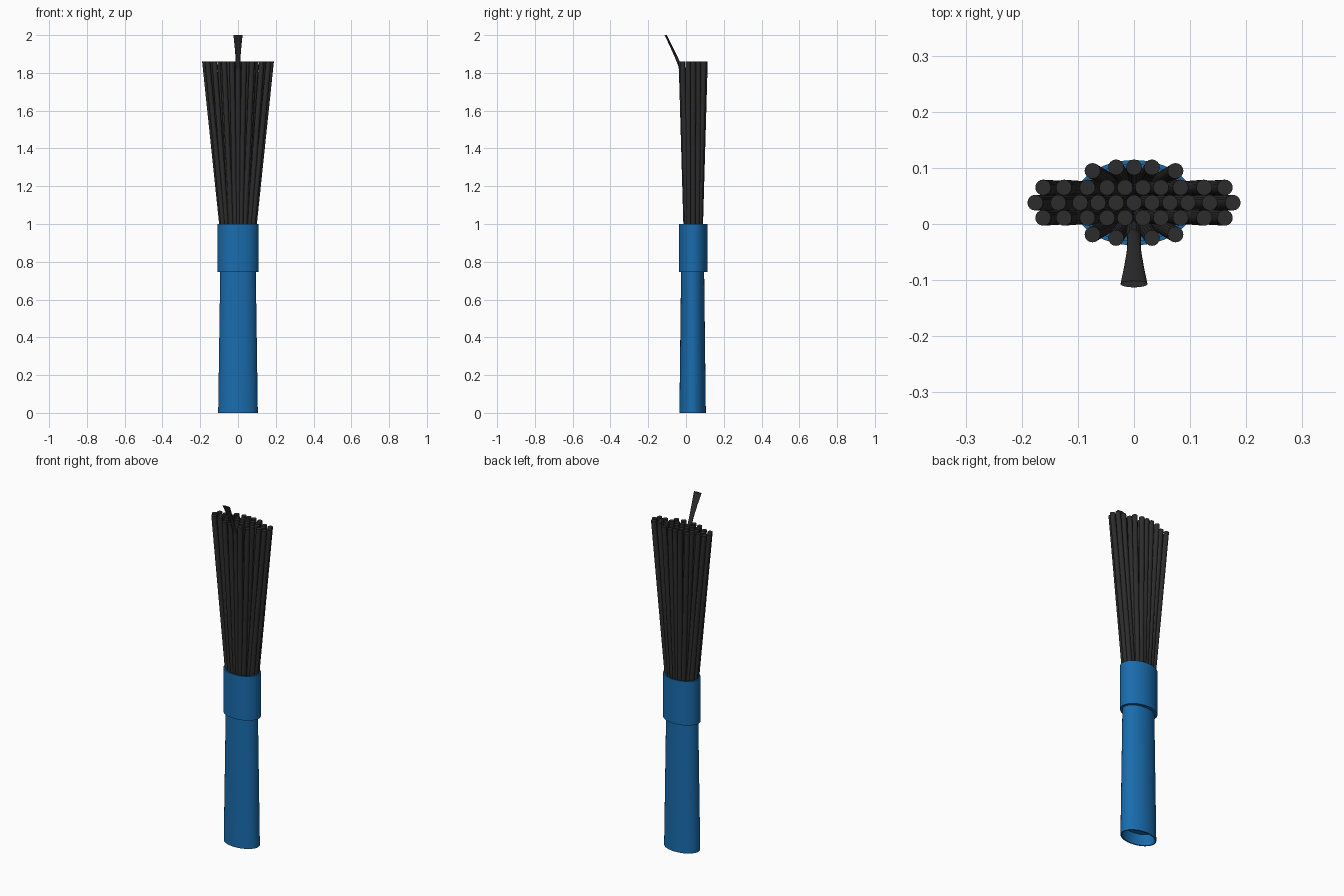
import bpy, bmesh, math

if "Cube" in bpy.data.objects:
    bpy.data.objects.remove(bpy.data.objects["Cube"])

CY = 0.038  # y of the brush axis


def material(name, rgb):
    m = bpy.data.materials.new(name)
    m.diffuse_color = (*rgb, 1)
    m.use_nodes = True
    m.node_tree.nodes["Principled BSDF"].inputs["Base Color"].default_value = m.diffuse_color
    return m


blue = material("blue_plastic", (0.01, 0.15, 0.42))
black = material("black_bristle", (0.025, 0.025, 0.025))


def loft(bm, rings, n):
    """Rings are (cx, cy, z, rx, ry); skinned together with capped ends."""
    loops = []
    for cx, cy, z, rx, ry in rings:
        loops.append([bm.verts.new((cx + rx * math.cos(2 * math.pi * i / n),
                                    cy + ry * math.sin(2 * math.pi * i / n), z))
                      for i in range(n)])
    for a, b in zip(loops, loops[1:]):
        for i in range(n):
            j = (i + 1) % n
            bm.faces.new((a[i], a[j], b[j], b[i]))
    bm.faces.new(loops[0][::-1])
    bm.faces.new(loops[-1])


def make(name, parts, n, mat):
    bm = bmesh.new()
    for rings in parts:
        loft(bm, rings, n)
    bmesh.ops.recalc_face_normals(bm, faces=bm.faces)
    me = bpy.data.meshes.new(name)
    bm.to_mesh(me)
    bm.free()
    me.materials.append(mat)
    ob = bpy.data.objects.new(name, me)
    bpy.context.collection.objects.link(ob)
    bpy.ops.object.select_all(action='DESELECT')
    ob.select_set(True)
    bpy.context.view_layer.objects.active = ob
    bpy.ops.object.shade_smooth_by_angle(angle=math.radians(40))


# Tapered oval handle with a recessed bottom
make("handle", [[(0, CY - 0.003, 0.06, 0.09, 0.055), (0, CY - 0.003, 0, 0.098, 0.063),
                 (0, CY - 0.003, 0, 0.105, 0.070), (0, CY - 0.003, 0.76, 0.094, 0.061)]], 48, blue)

# Collar that grips the bristles
make("collar", [[(0, CY, 0.745, 0.108, 0.076), (0, CY, 1.0, 0.108, 0.076),
                 (0, CY, 1.0, 0.100, 0.068), (0, CY, 0.97, 0.100, 0.068)]], 48, blue)

# Straight bristles fanning out: row offset at top, at base, x positions
rows = [(0.0, 0.0, [0, .032, .064, .096, .135, .176]),
        (0.027, 0.023, [.016, .048, .083, .125, .162]),
        (-0.027, -0.023, [.016, .048, .083, .125, .162]),
        (0.063, 0.038, [0, .032, .074]),
        (-0.063, -0.038, [.032, .074])]
bristles = []
for top, base, xs in rows:
    for x in sorted({s * x for x in xs for s in (-1, 1)}):
        dy = 0.9 if abs(x) == .074 else 1
        bristles.append([(x * 0.47, CY + base * dy, 0.96, 0.013, 0.013),
                         (x, CY + top * dy, 1.86, 0.014, 0.014)])
make("bristles", bristles, 16, black)

# Single bent bristle flaring out at the front
make("bent_bristle", [[(0, 0.0, 0.96, 0.013, 0.013), (0, -0.022, 1.80, 0.013, 0.013),
                       (0, -0.031, 1.835, 0.012, 0.009), (0, -0.050, 1.88, 0.013, 0.008),
                       (0, -0.078, 1.94, 0.018, 0.007), (0, -0.107, 2.0, 0.024, 0.006)]], 16, black)
